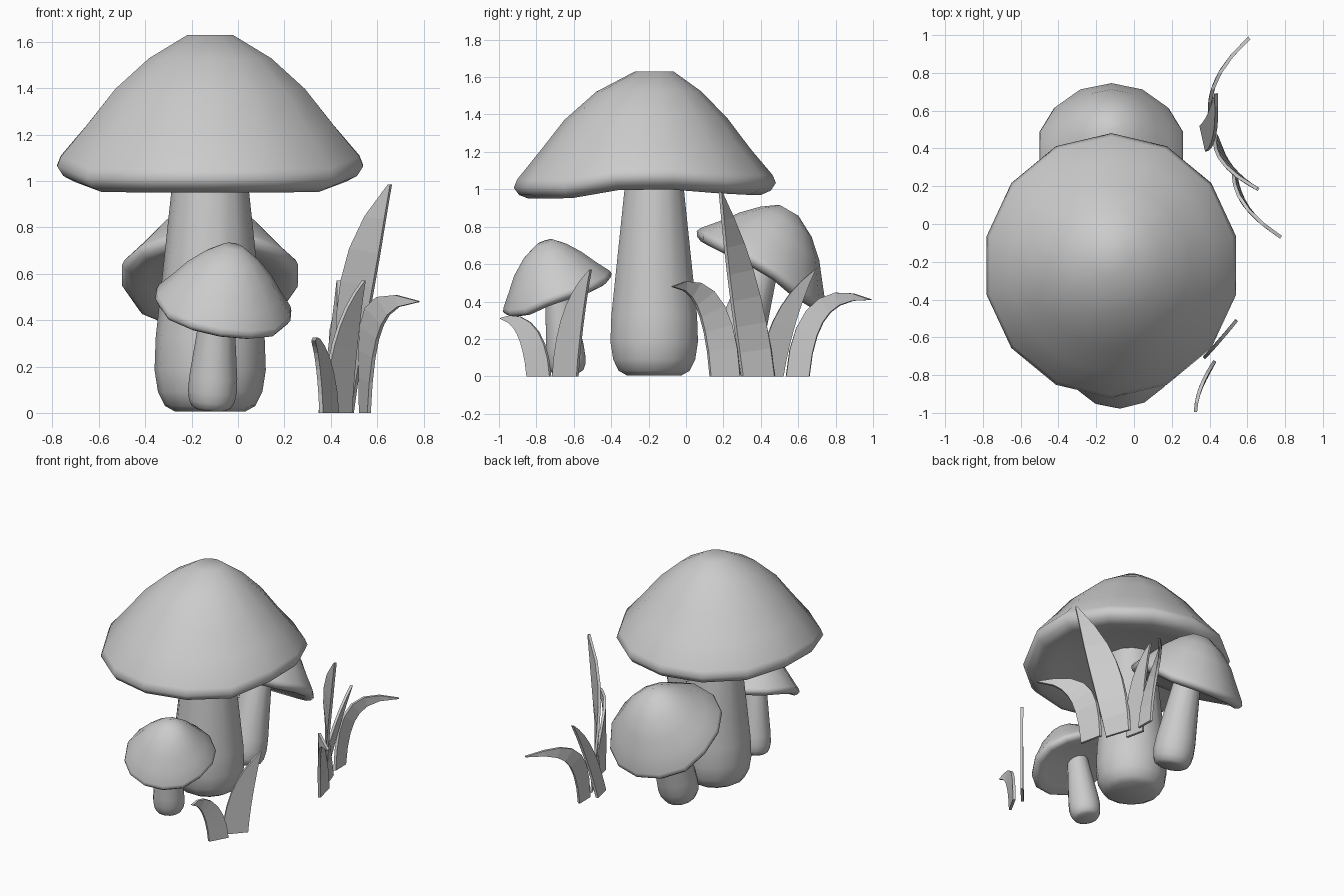
import bpy, bmesh, math
from mathutils import Vector, Matrix

if "Cube" in bpy.data.objects:
    bpy.data.objects.remove(bpy.data.objects["Cube"], do_unlink=True)

SIDES = 14
clay = bpy.data.materials.new("plain_grey")
clay.use_nodes = True
clay.diffuse_color = (0.6, 0.6, 0.6, 1)
clay.node_tree.nodes["Principled BSDF"].inputs["Base Color"].default_value = (0.6, 0.6, 0.6, 1)


def finish(name, bm, matrix=None, smooth=None):
    """Turn a bmesh into a named object."""
    bmesh.ops.recalc_face_normals(bm, faces=bm.faces)
    mesh = bpy.data.meshes.new(name)
    bm.to_mesh(mesh)
    bm.free()
    mesh.materials.append(clay)
    obj = bpy.data.objects.new(name, mesh)
    bpy.context.collection.objects.link(obj)
    if matrix:
        obj.matrix_world = matrix
    if smooth:
        bpy.ops.object.select_all(action='DESELECT')
        obj.select_set(True)
        bpy.context.view_layer.objects.active = obj
        bpy.ops.object.shade_smooth_by_angle(angle=math.radians(smooth))


def loft(rings):
    """Skin a stack of point rings and close both ends."""
    bm = bmesh.new()
    loops = [[bm.verts.new(p) for p in ring] for ring in rings]
    for a, b in zip(loops, loops[1:]):
        n = len(a)
        for i in range(n):
            j = (i + 1) % n
            bm.faces.new((a[i], a[j], b[j], b[i]))
    bm.faces.new(loops[0])
    bm.faces.new(loops[-1])
    return bm


# Cap profile: radius, height, from the underside over the rolled rim to the crown
CAP = [(.15, -.005), (.48, -.015), (.60, -.03), (.65, .0), (.677, .045), (.66, .085),
       (.545, .21), (.42, .36), (.27, .49), (.10, .59)]


def sag(y):
    """The rim hangs lower at front and back than at the sides."""
    if y < 0:
        t = min(1, -y / .45)
        return .075 * t * t * (3 - 2 * t)
    return .05 * min(1, y / .5)


def cap(name, centre, scale, tilt=(0, 0, 1), turn=0):
    rings = []
    for r, z in CAP:
        ring = []
        for i in range(SIDES):
            a = math.tau * i / SIDES + math.pi / 2
            y = r * 1.035 * math.sin(a)
            shift = .05 * (max(0, z) / .59) ** 5
            ring.append((r * math.cos(a), y + shift, z - sag(y) * (r / .67) ** 2))
        rings.append(ring)
    lean = Vector((0, 0, 1)).rotation_difference(Vector(tilt)).to_matrix().to_4x4()
    m = (Matrix.Translation(centre) @ lean @ Matrix.Rotation(turn, 4, 'Z')
         @ Matrix.Diagonal((*scale, 1)))
    finish(name, loft(rings), m, 80)


def stem(name, base, top, scale):
    """A stalk with a rounded foot that narrows towards the cap."""
    axis = Vector(top) - Vector(base)
    profile = [(.15, 0), (.195, .025), (.225, .085), (.24, .18), (.235, .32)]
    profile = [(r * scale, z * scale) for r, z in profile] + [(.15 * scale, axis.length)]
    rings = [[(r * math.cos(math.tau * i / SIDES), r * math.sin(math.tau * i / SIDES), z)
              for i in range(SIDES)] for r, z in profile]
    lean = Vector((0, 0, 1)).rotation_difference(axis).to_matrix().to_4x4()
    finish(name, loft(rings), Matrix.Translation(base) @ lean, 80)


def blade(name, foot, tip, bend, rise, plan, lean=0, thick=.018, steps=7):
    """A grass blade outlined in y and z, then curved sideways through three plan points."""
    def side(y):
        total = 0
        for i, (xi, yi) in enumerate(plan):
            for j, (_, yj) in enumerate(plan):
                if i != j:
                    xi *= (y - yj) / (yi - yj)
            total += xi
        return total

    base, tip = Vector((sum(foot) / 2, 0)), Vector(tip)
    half = abs(foot[1] - foot[0]) / 2
    ctrl = base.lerp(tip, bend)
    ctrl.y = rise
    rings = []
    for k in range(steps + 1):
        t = k / steps
        spine = base * (1 - t) ** 2 + ctrl * 2 * t * (1 - t) + tip * t * t
        tangent = ((ctrl - base) * (1 - t) + (tip - ctrl) * t).normalized()
        if k == 0:
            tangent = Vector((0, 1))
        across = Vector((tangent.y, -tangent.x)) * half * max(.03, 1 - t ** 2.5)
        ring = []
        for edge, face in ((-1, -1), (1, -1), (1, 1), (-1, 1)):
            y, z = spine + across * edge
            slope = (side(y + .01) - side(y - .01)) / .02
            normal = Vector((1, -slope, 0)).normalized()
            ring.append(Vector((side(y) + lean * z, y, z)) + normal * face * thick / 2)
        rings.append(ring)
    finish(name, loft(rings))


# Large mushroom
cap("large_cap", (-.12, -.22, 1.04), (1, 1, 1))
stem("large_stem", (-.12, -.17, .005), (-.12, -.17, 1.12), 1)

# Small front mushroom, leaning forward
cap("front_cap", (-.065, -.69, .455), (.447, .44, .465), (.17, -.34, 1))
stem("front_stem", (-.115, -.63, .015), (-.085, -.69, .5), .44)

# Middle back mushroom, leaning backward
cap("back_cap", (-.12, .405, .58), (.575, .57, .575), (0, .5, .866), math.pi)
stem("back_stem", (-.12, .235, .03), (-.12, .42, .64), .575)

# Grass blades
blade("front_grass_short", (-.85, -.725), (-.995, .31), .12, .32,
      [(.325, -1), (.355, -.86), (.425, -.73)])
blade("front_grass_tall", (-.71, -.58), (-.51, .57), .15, .36,
      [(.37, -.71), (.46, -.61), (.55, -.5)])
blade("side_grass_curled", (.13, .29), (-.07, .48), .12, .53,
      [(.53, .29), (.585, .1), (.77, -.065)])
blade("side_grass_tall", (.30, .475), (.185, .985), .3, .48,
      [(.435, .475), (.475, .32), (.655, .185)])
blade("side_grass_upright", (.385, .52), (.69, .57), .2, .34,
      [(.385, .385), (.355, .52), (.32, .69)], .2)
blade("side_grass_arched", (.535, .66), (.985, .41), .1, .5,
      [(.405, .54), (.455, .8), (.61, .985)])
